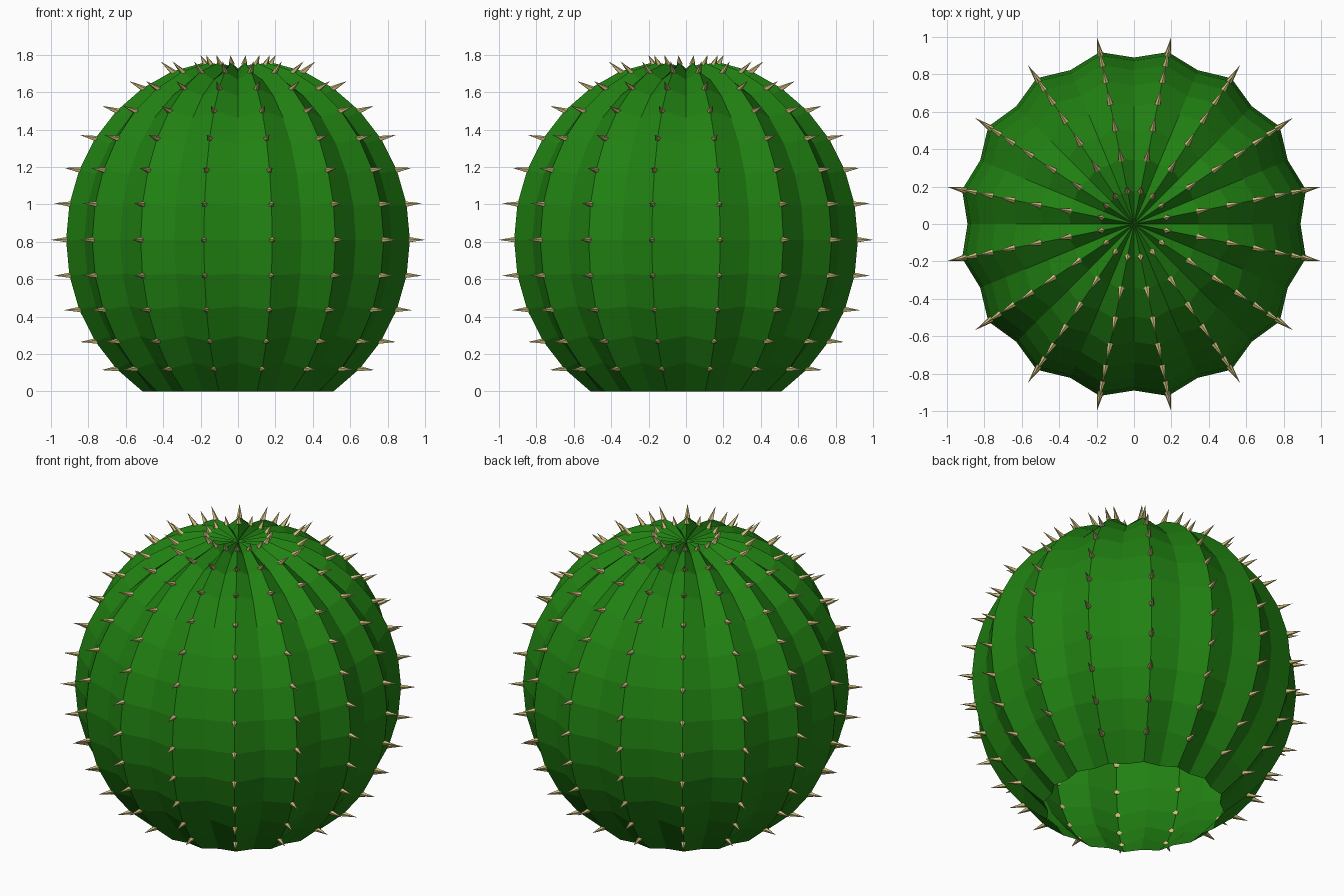
import bpy, bmesh
from math import sin, cos, pi, radians
from mathutils import Vector, Matrix

if "Cube" in bpy.data.objects:
    bpy.data.objects.remove(bpy.data.objects["Cube"])

RIBS = 16
STEP = radians(11.25)
CENTRE_Z = 0.81
R_XY, R_Z = 0.937, 0.975      # ridge radii, horizontal and vertical
VALLEY = 0.95                 # groove radius relative to ridge


def material(name, rgb):
    m = bpy.data.materials.new(name)
    m.diffuse_color = (*rgb, 1)
    m.use_nodes = True
    m.node_tree.nodes["Principled BSDF"].inputs["Base Color"].default_value = m.diffuse_color
    return m


def finish(bm, name, mat):
    me = bpy.data.meshes.new(name)
    bm.to_mesh(me)
    bm.free()
    me.materials.append(mat)
    ob = bpy.data.objects.new(name, me)
    bpy.context.collection.objects.link(ob)
    return ob


def surface_point(row, seg):
    """Point on the ribbed globe; odd segments are ridges, even are grooves."""
    lat, a = row * STEP, seg * pi / RIBS
    s = 1.0 if seg % 2 else VALLEY
    z = CENTRE_Z + R_Z * sin(lat) * s
    if row == -5:
        z = 0.0
    if row == 7:
        z -= 0.008
    r = R_XY * cos(lat) * s
    return Vector((r * cos(a), r * sin(a), z))


# Ribbed body: open at the bottom, dimpled at the crown
bm = bmesh.new()
n = RIBS * 2
rings = [[bm.verts.new(surface_point(row, s)) for s in range(n)] for row in range(-5, 8)]
for lo, hi in zip(rings, rings[1:]):
    for i in range(n):
        j = (i + 1) % n
        bm.faces.new((lo[i], lo[j], hi[j], hi[i]))
pole = bm.verts.new((0, 0, 1.725))
for i in range(n):
    bm.faces.new((rings[-1][i], rings[-1][(i + 1) % n], pole))
finish(bm, "cactus_body", material("green", (0.015, 0.22, 0.006)))

# Spines: small cones along every ridge, tilting upward near the crown
bm = bmesh.new()
LENGTH = 0.095
for row in range(-4, 8):
    lat = row * STEP
    tilt = 0.35 if row > 0 else 0.08
    for s in range(1, n, 2):
        a = s * pi / RIBS
        d = Vector((cos(lat) * cos(a), cos(lat) * sin(a), tilt * sin(lat))).normalized()
        pos = surface_point(row, s) + d * (LENGTH / 2 - 0.012)
        rot = d.to_track_quat('Z', 'Y').to_matrix().to_4x4()
        length = LENGTH if row < 7 else LENGTH * 0.6
        bmesh.ops.create_cone(bm, cap_ends=True, segments=5, radius1=0.017, radius2=0,
                              depth=length, matrix=Matrix.Translation(pos - d * (LENGTH - length) / 2) @ rot)
bmesh.ops.remove_doubles(bm, verts=bm.verts, dist=0.0005)
finish(bm, "spines", material("straw", (0.6, 0.5, 0.2)))
